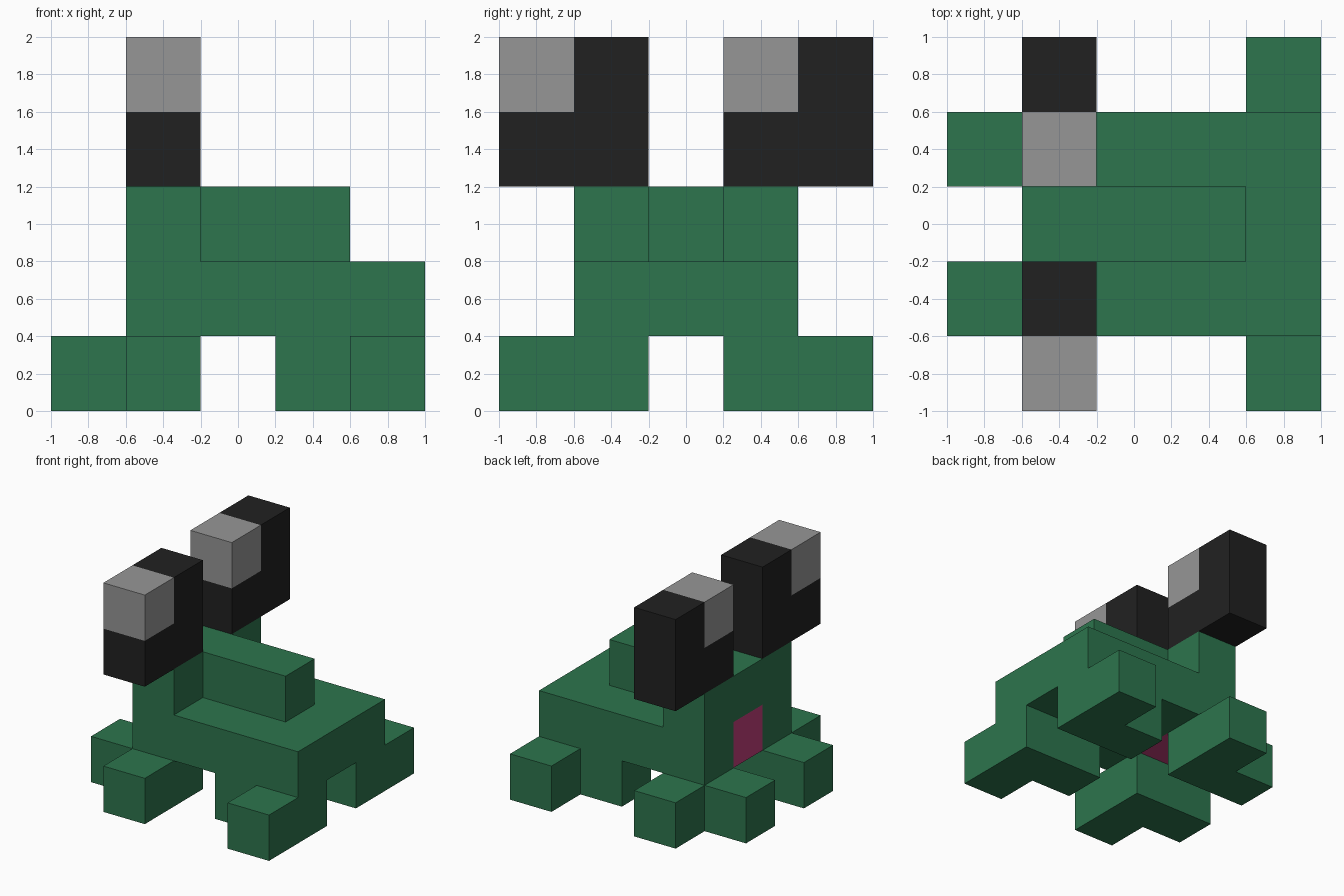
import bpy, bmesh
from itertools import product
from mathutils import Vector

cube = bpy.data.objects.get("Cube")
if cube:
    bpy.data.objects.remove(cube, do_unlink=True)

UNIT = 0.4  # edge length of one block


def material(name, rgb):
    m = bpy.data.materials.new(name)
    m.diffuse_color = (*rgb, 1)
    m.use_nodes = True
    bsdf = next(n for n in m.node_tree.nodes if n.type == 'BSDF_PRINCIPLED')
    bsdf.inputs["Base Color"].default_value = (*rgb, 1)
    return m


GREEN = material("skin green", (0.026, 0.178, 0.075))
BLACK = material("eye black", (0.0152, 0.0152, 0.0152))
GREY = material("eye highlight grey", (0.305, 0.305, 0.305))
PINK = material("mouth pink", (0.53, 0.05, 0.2))


def block_part(name, boxes):
    """Join boxes (low cell, size in cells, material) into one clean outer shell.
    Later boxes recolour the cells they share with earlier ones."""
    cells = {}
    for low, size, mat in boxes:
        for step in product(*(range(n) for n in size)):
            cells[tuple(a + b for a, b in zip(low, step))] = mat
    mats = list(dict.fromkeys(cells.values()))
    bm = bmesh.new()
    for cell, mat in cells.items():
        for axis, side in product(range(3), (0, 1)):
            neighbour = list(cell)
            neighbour[axis] += 2 * side - 1
            if tuple(neighbour) in cells:
                continue
            u, v = (axis + 1) % 3, (axis + 2) % 3
            corners = []
            for du, dv in ((0, 0), (1, 0), (1, 1), (0, 1)):
                p = Vector(cell)
                p[axis] += side
                p[u] += du
                p[v] += dv
                corners.append(bm.verts.new((p - Vector((2.5, 2.5, 0))) * UNIT))
            face = bm.faces.new(corners if side else corners[::-1])
            face.material_index = mats.index(mat)
    bmesh.ops.remove_doubles(bm, verts=bm.verts[:], dist=1e-4)
    bmesh.ops.dissolve_limit(bm, angle_limit=0.01, verts=bm.verts[:],
                             edges=bm.edges[:], delimit={'MATERIAL'})
    mesh = bpy.data.meshes.new(name)
    bm.to_mesh(mesh)
    bm.free()
    for m in mats:
        mesh.materials.append(m)
    obj = bpy.data.objects.new(name, mesh)
    bpy.context.collection.objects.link(obj)
    return obj


# Body: trunk, raised head, back ridge and mouth (the face looks towards -x)
block_part("body", [
    ((1, 1, 1), (4, 3, 1), GREEN),
    ((1, 1, 2), (1, 3, 1), GREEN),
    ((2, 2, 2), (2, 1, 1), GREEN),
    ((1, 2, 1), (1, 1, 1), PINK),
])

# Feet: front pair spread forwards and sideways, rear pair reach back and out
for side, inner, outer in (("right", 1, 0), ("left", 3, 4)):
    block_part("front_foot_" + side, [
        ((0, inner, 0), (2, 1, 1), GREEN),
        ((1, outer, 0), (1, 1, 1), GREEN),
    ])
    block_part("rear_foot_" + side, [
        ((3, inner, 0), (2, 1, 1), GREEN),
        ((4, outer, 0), (1, 1, 1), GREEN),
    ])

# Eyes: tall black blocks with a grey highlight in the upper -y corner
for side, y in (("right", 0), ("left", 3)):
    block_part("eye_" + side, [
        ((1, y, 3), (1, 2, 2), BLACK),
        ((1, y, 4), (1, 1, 1), GREY),
    ])
